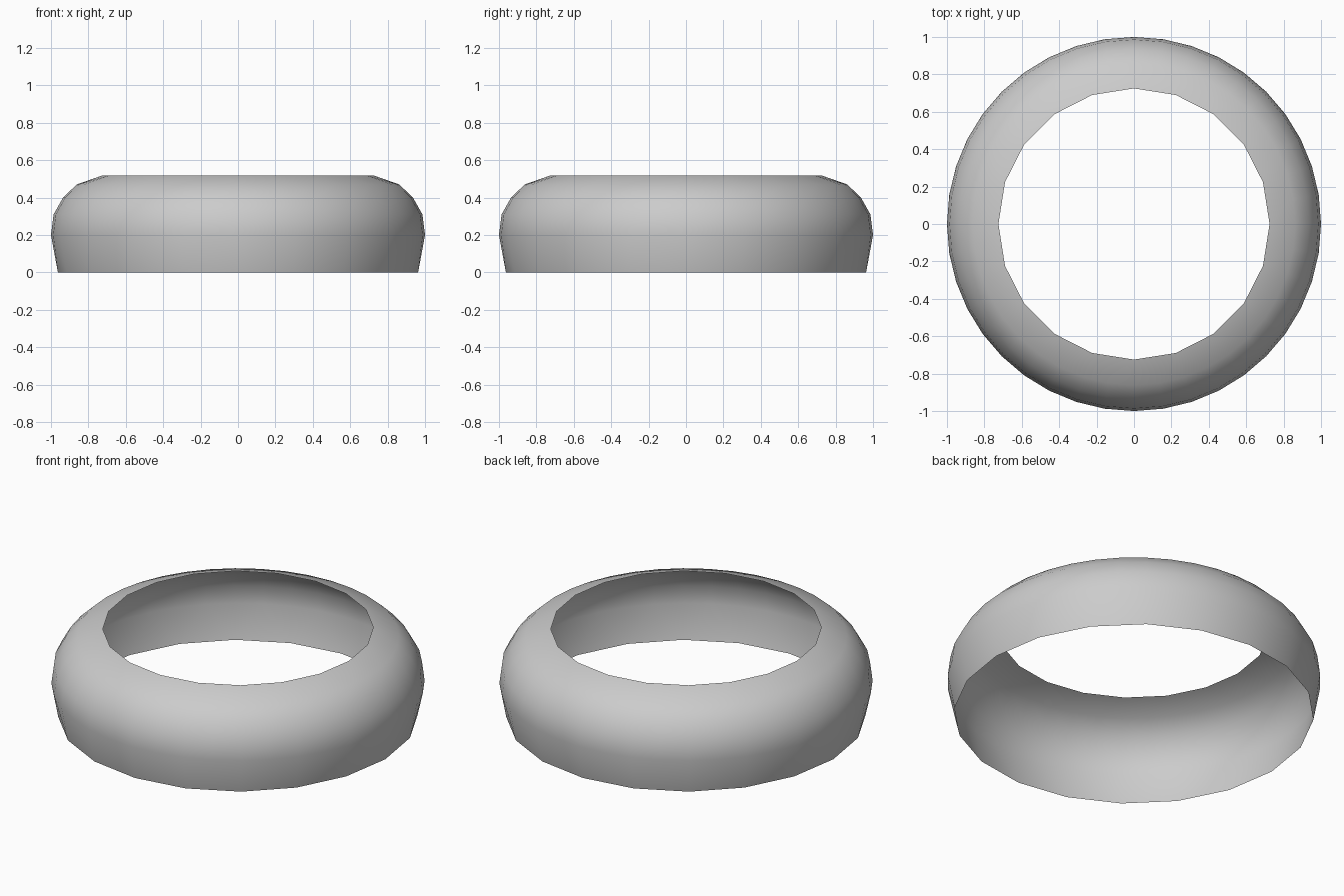
import bpy, bmesh
from math import sin, cos, tau

if "Cube" in bpy.data.objects:
    bpy.data.objects.remove(bpy.data.objects["Cube"])

# Profile rings from bottom to top: radius, height, sides
PROFILE = [(0.963, 0.0, 20), (1.0, 0.20, 40), (0.986, 0.31, 40),
           (0.935, 0.40, 40), (0.862, 0.47, 40), (0.725, 0.518, 20)]

bm = bmesh.new()


def add_ring(r, z, n):
    return [bm.verts.new((r * cos(tau * i / n), r * sin(tau * i / n), z)) for i in range(n)]


def join_rings(a, b):
    """Join two rings; a ring with half the sides is stitched with triangles."""
    n, m = len(a), len(b)
    if n == m:
        for i in range(n):
            j = (i + 1) % n
            bm.faces.new((a[i], a[j], b[j], b[i]))
        return
    few, many = (a, b) if n < m else (b, a)
    for i in range(len(few)):
        p, q = few[i], few[(i + 1) % len(few)]
        s, t, u = (many[(2 * i + k) % len(many)] for k in range(3))
        for tri in ((p, t, s), (p, q, t), (q, u, t)):
            bm.faces.new(tri if n < m else tri[::-1])


# Open, single-walled rounded band
rings = [add_ring(*p) for p in PROFILE]
for lower, upper in zip(rings, rings[1:]):
    join_rings(lower, upper)
for f in bm.faces:
    f.smooth = True

mesh = bpy.data.meshes.new("rounded_band")
bm.to_mesh(mesh)
bm.free()
bpy.context.collection.objects.link(bpy.data.objects.new("rounded_band", mesh))
